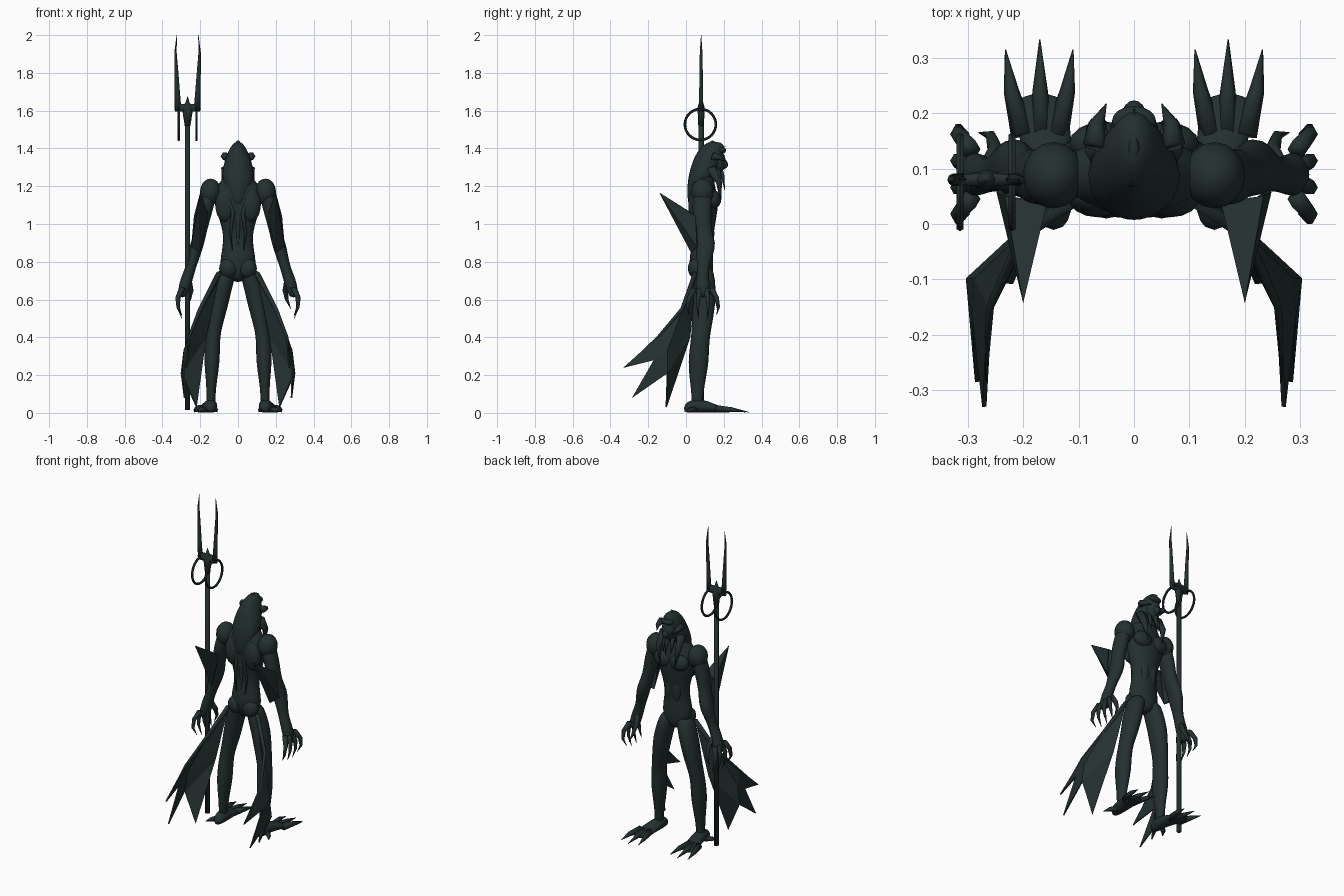
import bpy, bmesh, math
from mathutils import Vector

cube = bpy.data.objects.get("Cube")
if cube:
    bpy.data.objects.remove(cube)

skin = bpy.data.materials.new("dark teal")
skin.use_nodes = True
skin.diffuse_color = (0.018, 0.029, 0.029, 1)
skin.node_tree.nodes["Principled BSDF"].inputs["Base Color"].default_value = skin.diffuse_color
SIDES = (("left", 1), ("right", -1))


def finish(name, bm, smooth=True, subdivide=0):
    bmesh.ops.recalc_face_normals(bm, faces=bm.faces[:])
    mesh = bpy.data.meshes.new(name)
    bm.to_mesh(mesh)
    bm.free()
    mesh.materials.append(skin)
    for face in mesh.polygons:
        face.use_smooth = smooth
    obj = bpy.data.objects.new(name, mesh)
    bpy.context.collection.objects.link(obj)
    if subdivide:
        obj.modifiers.new("rounding", "SUBSURF").levels = subdivide
        obj.modifiers["rounding"].render_levels = subdivide
    return obj


def loft(name, rings, along="Z", sides=12, flip=1, subdivide=1):
    """Skin elliptical rings (x, y, z, half width, half depth) lying across one direction."""
    axis = {"Z": Vector((0, 0, 1)), "Y": Vector((0, 1, 0))}.get(along)
    if axis is None:
        axis = (Vector(rings[-1][:3]) - Vector(rings[0][:3])).normalized()
    u = Vector((1, 0, 0))
    u = (u - axis * u.dot(axis)).normalized()
    v = axis.cross(u)
    grow = 1.04 if subdivide else 1
    bm = bmesh.new()
    loops = []
    for x, y, z, a, b in rings:
        loop = []
        for i in range(sides):
            t = math.tau * i / sides
            p = Vector((x, y, z)) + (u * a * math.cos(t) + v * b * math.sin(t)) * grow
            loop.append(bm.verts.new((p.x * flip, p.y, p.z)))
        loops.append(loop)
    for low, high in zip(loops, loops[1:]):
        for i in range(sides):
            j = (i + 1) % sides
            bm.faces.new((low[i], low[j], high[j], high[i]))
    bm.faces.new(loops[0])
    bm.faces.new(loops[-1])
    return finish(name, bm, True, subdivide)


def spike(name, path, radius, flip=1, flat=1):
    """Tapered claw or strand that follows a few points."""
    last = len(path) - 1
    taper = [radius * (1 - i / last) ** 0.7 + 0.001 for i in range(last + 1)]
    return loft(name, [(*p, r, r * flat) for p, r in zip(path, taper)],
                "path", 6, flip, 0)


def blob(name, centre, size, flip=1):
    bm = bmesh.new()
    bmesh.ops.create_uvsphere(bm, u_segments=16, v_segments=10, radius=1)
    for vert in bm.verts:
        p = Vector(centre) + Vector(a * b for a, b in zip(vert.co, size))
        vert.co = (p.x * flip, p.y, p.z)
    return finish(name, bm)


def membrane(name, points, faces, flip=1):
    bm = bmesh.new()
    verts = [bm.verts.new((x * flip, y, z)) for x, y, z in points]
    for face in faces:
        bm.faces.new([verts[i] for i in face])
    obj = finish(name, bm, False)
    sheet = obj.modifiers.new("thickness", "SOLIDIFY")
    sheet.thickness = 0.008
    sheet.offset = 0


# Torso and neck
loft("torso", [
    (0, .09, .69, .03, .035), (0, .085, .74, .085, .06), (0, .08, .8, .098, .065),
    (0, .085, .88, .08, .056), (0, .09, .95, .077, .056), (0, .09, 1.03, .1, .07),
    (0, .095, 1.12, .132, .08), (0, .085, 1.19, .13, .07), (0, .09, 1.25, .065, .055),
    (0, .11, 1.33, .045, .045)])

# Hooded head
loft("hood", [
    (0, .025, 1.09, .012, .012), (0, .04, 1.17, .055, .035), (0, .08, 1.24, .088, .07),
    (0, .1, 1.3, .08, .075), (0, .12, 1.36, .062, .075), (0, .145, 1.41, .04, .065),
    (0, .15, 1.437, .014, .03)])
blob("face", (0, .165, 1.33), (.045, .045, .065))
blob("muzzle", (0, .195, 1.315), (.022, .028, .025))
blob("brow", (0, .185, 1.39), (.04, .028, .018))
spike("hood_crest", [(0, .07, 1.38), (0, .14, 1.435), (0, .21, 1.41)], .014)
spike("chin_tendril", [(0, .18, 1.29), (0, .195, 1.25), (0, .205, 1.18)], .016)
spike("spine_ridge", [(0, .045, 1.12), (0, .03, 1.02), (0, .035, .92), (0, .03, .82)], .016)

# Legs, arms and everything paired
for side, s in SIDES:
    loft(side + "_leg", [
        (.145, .06, .02, .026, .03), (.143, .06, .1, .023, .03), (.14, .062, .18, .03, .043),
        (.138, .066, .27, .042, .055), (.136, .072, .36, .04, .05), (.13, .08, .43, .038, .05),
        (.11, .09, .52, .045, .058), (.093, .095, .62, .052, .064), (.068, .09, .71, .05, .064),
        (.05, .085, .78, .045, .055)], flip=s)
    blob(side + "_buttock", (.05, .055, .765), (.05, .045, .055), s)
    blob(side + "_chest_muscle", (.055, .145, 1.13), (.062, .04, .05), s)
    blob(side + "_back_muscle", (.065, .05, 1.1), (.055, .038, .09), s)
    blob(side + "_belly_muscle", (.025, .125, .95), (.03, .025, .09), s)

    # Webbed foot with three toes and a rear spur
    loft(side + "_foot", [
        (.145, -.012, .022, .015, .018), (.145, .02, .036, .036, .035),
        (.147, .09, .037, .038, .036), (.158, .14, .026, .046, .025),
        (.166, .19, .017, .05, .016), (.17, .24, .009, .035, .008)], "Y", flip=s)
    for number, (root, tip) in enumerate(((.14, .11), (.168, .17), (.2, .232))):
        reach = .333 if number == 1 else .315
        middle = (root + tip * 2) / 3
        spike(f"{side}_toe_{number + 1}", [
            (root, .16, .022), (middle, .24, .018), (tip, reach, .004)], .021, s)
    spike(side + "_heel_spur", [(.165, .05, .02), (.2, .02, .015), (.22, -.01, .008)], .018, s)

    # Arm with rounded shoulder and forearm
    blob(side + "_shoulder", (.145, .088, 1.17), (.056, .06, .07), s)
    loft(side + "_arm", [
        (.14, .09, 1.21, .035, .04), (.16, .085, 1.13, .042, .052), (.18, .085, 1.05, .04, .05),
        (.195, .09, .97, .032, .042), (.215, .105, .9, .037, .055), (.23, .1, .84, .034, .045),
        (.25, .09, .77, .027, .03), (.272, .088, .71, .034, .032), (.29, .09, .64, .03, .042),
        (.295, .09, .61, .018, .035)], flip=s)
    for number in range(4):
        y = .045 + number * .03
        spread = (number - 1.5) * .018
        spike(f"{side}_finger_{number + 1}", [
            (.295, y, .66), (.318, y + spread, .61), (.317, y + spread * 1.4, .56),
            (.297, y + spread, .49 + abs(spread))], .017, s)
    spike(side + "_thumb", [
        (.265, .1, .71), (.25, .135, .65), (.258, .16, .6), (.28, .165, .55)], .018, s)

    # Elbow fin
    membrane(side + "_elbow_fin", [
        (.2, -.14, 1.165), (.16, .04, 1.05), (.23, .05, 1.04), (.2, .03, .85), (.245, .06, .88)],
        ((0, 1, 2), (0, 3, 1), (0, 2, 4), (0, 4, 3)), s)

    # Ragged hip fin: root, outer edge, then three points with notches between
    membrane(side + "_hip_fin", [
        (.1, .05, .74), (.2, -.02, .55), (.26, -.15, .4), (.27, -.33, .24),
        (.288, -.17, .28), (.283, -.285, .08), (.3, -.1, .21), (.22, -.105, .03),
        (.17, .02, .4), (.285, -.1, .33)],
        ((0, 1, 8), (1, 2, 9), (2, 3, 4), (2, 4, 9), (4, 5, 6), (4, 6, 9),
         (6, 7, 8), (6, 8, 9), (1, 9, 8)), s)
    spike(side + "_hip_fin_rib", [
        (.1, .05, .74), (.2, -.02, .55), (.26, -.15, .4), (.27, -.32, .245)], .014, s)

    # Hanging hood strands, front and back
    spike(side + "_brow_horn", [(.07, .14, 1.36), (.068, .18, 1.35), (.05, .217, 1.33)], .022, s)
    spike(side + "_front_strand", [(.06, .13, 1.3), (.068, .175, 1.22), (.05, .185, 1.11)], .028, s)
    spike(side + "_chin_strand", [(.025, .165, 1.29), (.03, .18, 1.24), (.026, .19, 1.19)], .014, s)
    spike(side + "_back_strand", [
        (.06, .04, 1.16), (.025, .022, 1.06), (.04, .03, .95), (.03, .03, .86)], .014, s)

# Forked staff held in the right hand
STAFF_X, STAFF_Y = -.267, .08
loft("staff_shaft", [(STAFF_X, STAFF_Y, z, .014, .014) for z in (.015, 1.62)],
     sides=8, subdivide=0)
loft("staff_collar", [
    (STAFF_X, STAFF_Y, z, w, d) for z, w, d in
    ((1.52, .015, .015), (1.59, .026, .018), (1.62, .03, .018), (1.64, .012, .012),
     (1.675, .001, .001))], sides=8, subdivide=0)
loft("staff_crossbar", [
    (STAFF_X, STAFF_Y, z, w, .013) for z, w in ((1.595, .066), (1.61, .07), (1.635, .06))],
    sides=8, subdivide=0)
for side, s in SIDES:
    loft(side + "_prong", [
        (STAFF_X + s * x, STAFF_Y, z, w, d) for x, z, w, d in
        ((.05, 1.6, .018, .013), (.054, 1.68, .015, .012), (.06, 1.82, .01, .01),
         (.064, 1.91, .006, .008), (.057, 2, .001, .001))], sides=6, subdivide=0)
    bpy.ops.mesh.primitive_torus_add(
        major_segments=32, minor_segments=6, major_radius=.082, minor_radius=.007,
        location=(STAFF_X + s * .047, STAFF_Y - .004, 1.527), rotation=(0, math.pi / 2, 0))
    ring = bpy.context.object
    ring.name = side + "_staff_ring"
    ring.data.materials.append(skin)
    bpy.ops.object.shade_smooth_by_angle()
